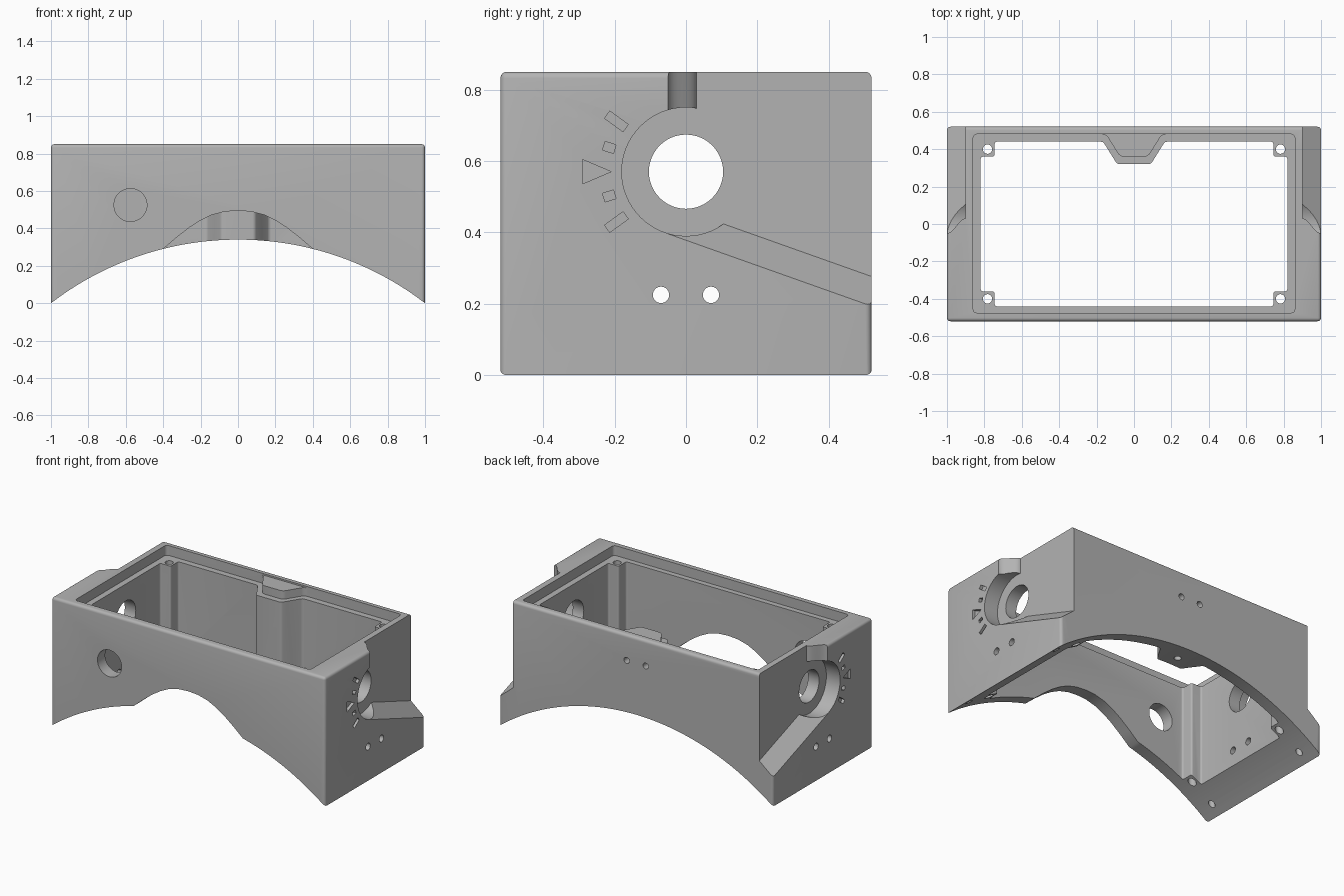
import bpy, bmesh, math
from math import sin, cos, pi, radians

cube = bpy.data.objects.get("Cube")
if cube:
    bpy.data.objects.remove(cube, do_unlink=True)

grey = bpy.data.materials.new("plain grey")
grey.use_nodes = True
colour = (0.45, 0.45, 0.45, 1)
grey.diffuse_color = colour
grey.node_tree.nodes["Principled BSDF"].inputs["Base Color"].default_value = colour


def finish(bm, name):
    bmesh.ops.recalc_face_normals(bm, faces=bm.faces)
    mesh = bpy.data.meshes.new(name)
    bm.to_mesh(mesh)
    bm.free()
    mesh.materials.append(grey)
    ob = bpy.data.objects.new(name, mesh)
    bpy.context.collection.objects.link(ob)
    return ob


def place(axis, d, u, v):
    return {"x": (d, u, v), "y": (u, d, v), "z": (u, v, d)}[axis]


def loft(slices, axis, name, rounding=0):
    """Skin a list of (depth, outline) slices and cap both ends."""
    bm = bmesh.new()
    rings = [[bm.verts.new(place(axis, d, u, v)) for u, v in pts] for d, pts in slices]
    n = len(rings[0])
    sides = []
    for a, b in zip(rings, rings[1:]):
        for i in range(n):
            j = (i + 1) % n
            sides.append(bm.faces.new((a[i], a[j], b[j], b[i])))
    bm.faces.new(rings[0])
    bm.faces.new(rings[-1])
    if rounding:
        k = "xyz".index(axis)
        edges = [e for e in bm.edges if abs(e.verts[0].co[k] - e.verts[1].co[k]) > 1e-4]
        bmesh.ops.bevel(bm, geom=edges, offset=rounding, segments=4, profile=0.5,
                        affect="EDGES", clamp_overlap=True)
    return finish(bm, name)


def prism(pts, axis, lo, hi, name="cutter", rounding=0):
    return loft([(lo, pts), (hi, pts)], axis, name, rounding)


def circle(u, v, r, n=32):
    return [(u + r * cos(2 * pi * i / n), v + r * sin(2 * pi * i / n)) for i in range(n)]


def rect(u, v, w, h, turn=0):
    c, s = cos(turn), sin(turn)
    corners = ((-w, -h), (w, -h), (w, h), (-w, h))
    return [(u + (a * c - b * s) / 2, v + (a * s + b * c) / 2) for a, b in corners]


# Housing block with rounded edges
half_y, top = 0.52, 0.85
bm = bmesh.new()
bmesh.ops.create_cube(bm, size=1)
for v in bm.verts:
    v.co = (v.co.x * 2, v.co.y * 2 * half_y, top if v.co.z > 0 else -0.3)
bmesh.ops.bevel(bm, geom=bm.edges[:], offset=0.018, segments=4, profile=0.5, affect="EDGES")
housing = finish(bm, "housing")


def cut(cutter):
    cutter.hide_render = True
    mod = housing.modifiers.new("cut", "BOOLEAN")
    mod.operation = "DIFFERENCE"
    mod.solver = "EXACT"
    mod.object = cutter
    bpy.context.view_layer.objects.active = housing
    bpy.ops.object.modifier_apply(modifier=mod.name)
    bpy.data.objects.remove(cutter, do_unlink=True)


# Curved underside
rise = 0.34
radius = (1 + rise ** 2) / (2 * rise)
cut(prism(circle(0, rise - radius, radius, 240), "y", -1, 1))

# Open cavity with four screw columns and a rear column left standing
cavity = [(-0.745, -0.44), (0.745, -0.44), (0.745, -0.36), (0.82, -0.36),
          (0.82, 0.36), (0.745, 0.36), (0.745, 0.44), (0.165, 0.44), (0.09, 0.32),
          (-0.09, 0.32), (-0.165, 0.44), (-0.745, 0.44), (-0.745, 0.36),
          (-0.82, 0.36), (-0.82, -0.36), (-0.745, -0.36)]
cut(prism(cavity, "z", -0.5, 1.2, rounding=0.012))

# Lid recess around a raised tab at the rear
recess = [(-0.86, -0.475), (0.86, -0.475), (0.86, 0.48), (0.15, 0.48), (0.075, 0.36),
          (-0.075, 0.36), (-0.15, 0.48), (-0.86, 0.48)]
cut(prism(recess, "z", 0.785, 1.2, rounding=0.02))
cut(prism(rect(0, 0.4, 0.4, 0.16), "z", 0.84, 1.2))

# Bell-shaped arch in the front wall
half = [(0.4, 0.29), (0.33, 0.35), (0.26, 0.405), (0.2, 0.443), (0.14, 0.472),
        (0.07, 0.49)]
arch = [(-0.4, 0)] + [(-u, v) for u, v in half] + [(0, 0.495)] + half[::-1] + [(0.4, 0)]
cut(prism(arch, "y", -0.7, -0.3))

# Round front hole and blind rear screw holes
cut(prism(circle(-0.575, 0.525, 0.088, 48), "y", -0.7, -0.3))
for x in (-0.07, 0.07):
    cut(prism(circle(x, 0.68, 0.02, 20), "y", 0.42, 0.7))
cut(prism(circle(0, 0.4, 0.022, 20), "z", 0, 0.45))

# Vertical screw holes: through the columns, blind in the side feet
for x in (-1, 1):
    for y in (-0.4, 0.4):
        cut(prism(circle(x * 0.783, y, 0.025, 20), "z", -0.2, 1))
        cut(prism(circle(x * 0.935, y, 0.02, 20), "z", -0.2, 0.15))

# Side details, repeated on both ends
dial_z, dial_r = 0.57, 0.18
slope = -0.355
for s in (1, -1):
    # Stepped recess with a sloping shelf and an S-shaped front wall
    slices = []
    steps = 10
    for i in range(steps + 1):
        t = i / steps
        y0 = 0.03 - 0.08 * (1 - cos(pi * t)) / 2
        base = 0.461 - 0.083 * t
        outline = [(y0, base + slope * y0), (0.7, base + slope * 0.7), (0.7, 1.1), (y0, 1.1)]
        slices.append((s * (0.9 + 0.1 * t), outline))
    slices.append((s * 1.1, slices[-1][1]))
    cut(loft(slices, "x", "cutter"))

    # Dial pocket and its through hole
    cut(prism(circle(0, dial_z, dial_r, 64), "x", s * 0.9, s * 1.2))
    cut(prism(circle(0, dial_z, 0.104, 48), "x", s * 0.7, s * 1.2))

    # Cable tie holes
    for y in (-0.07, 0.07):
        cut(prism(circle(y, 0.225, 0.023, 24), "x", s * 0.6, s * 1.2))

    # Engraved pointer and scale marks
    marks = [[(-0.29, dial_z + 0.034), (-0.29, dial_z - 0.034), (-0.21, dial_z)]]
    for k in (1, -1):
        marks.append(rect(-0.195, dial_z + k * 0.141, 0.064, 0.025, -k * radians(36)))
        marks.append(rect(-0.215, dial_z + k * 0.068, 0.032, 0.025, -k * radians(17)))
    for pts in marks:
        cut(prism(pts, "x", s * 0.98, s * 1.2))

# Smooth shading on the curves, crisp edges elsewhere
bpy.ops.object.select_all(action="DESELECT")
housing.select_set(True)
bpy.context.view_layer.objects.active = housing
bpy.ops.object.shade_smooth_by_angle(angle=radians(30))
